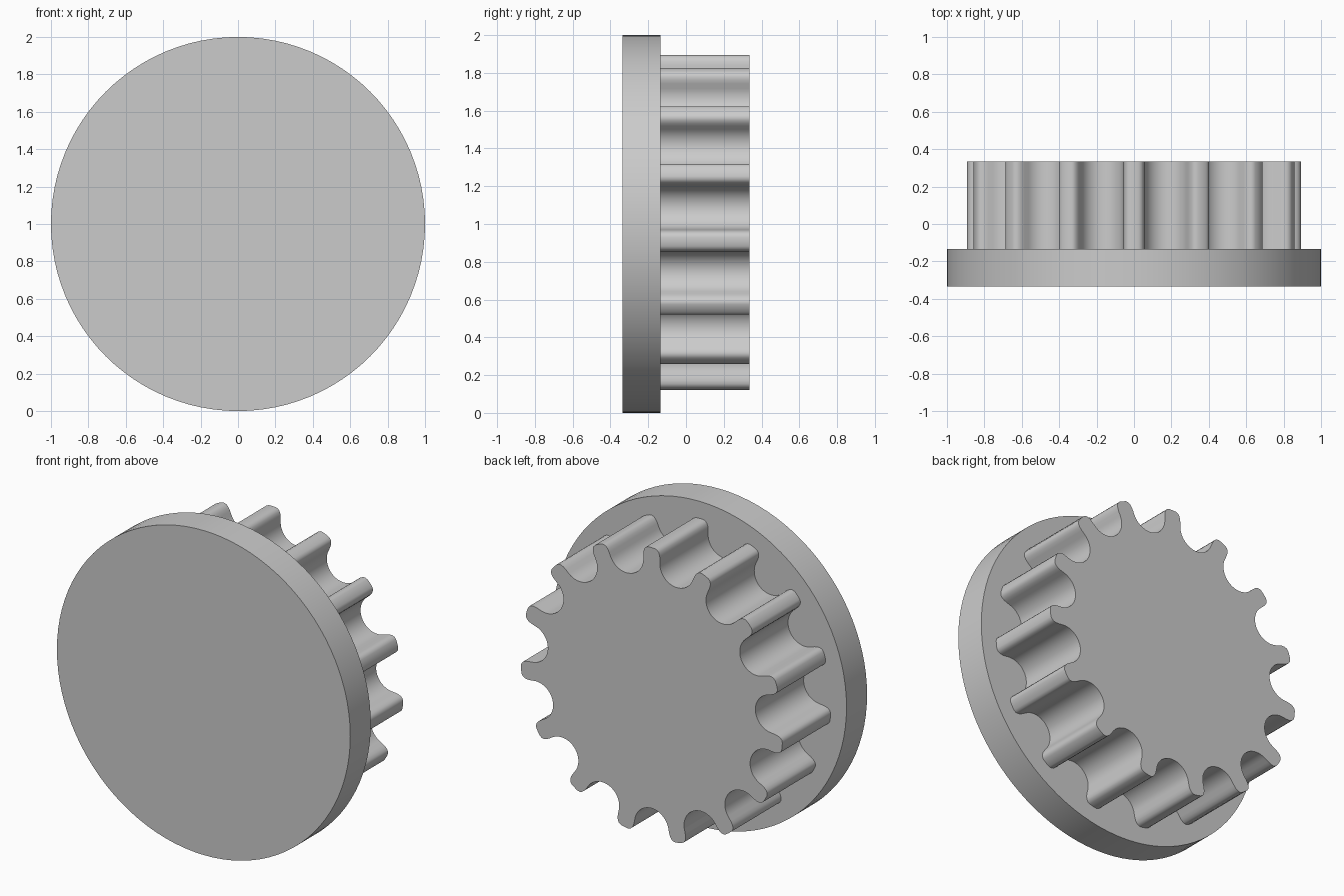
import bpy
import bmesh
from math import sin, cos, pi, radians

cube = bpy.data.objects.get("Cube")
if cube:
    bpy.data.objects.remove(cube, do_unlink=True)

GREY = (0.6, 0.6, 0.6, 1.0)
TEETH = 15
AXIS_HEIGHT = 1.0

grey = bpy.data.materials.new("plain_grey")
grey.use_nodes = True
grey.diffuse_color = GREY
grey.node_tree.nodes["Principled BSDF"].inputs["Base Color"].default_value = GREY


def extrude_profile(name, points, front, back):
    """Extrude an outline of (x, z) points around the axis along y."""
    bm = bmesh.new()
    face = bm.faces.new([bm.verts.new((x, front, z + AXIS_HEIGHT)) for x, z in points])
    result = bmesh.ops.extrude_face_region(bm, geom=[face])
    moved = [v for v in result["geom"] if isinstance(v, bmesh.types.BMVert)]
    bmesh.ops.translate(bm, verts=moved, vec=(0, back - front, 0))
    bmesh.ops.recalc_face_normals(bm, faces=bm.faces[:])
    mesh = bpy.data.meshes.new(name)
    bm.to_mesh(mesh)
    bm.free()
    mesh.materials.append(grey)
    obj = bpy.data.objects.new(name, mesh)
    bpy.context.collection.objects.link(obj)
    bpy.ops.object.select_all(action="DESELECT")
    obj.select_set(True)
    bpy.context.view_layer.objects.active = obj
    bpy.ops.object.shade_smooth_by_angle(angle=radians(40))
    return obj


def turn(point, angle):
    """Turn a (sideways, outward) point clockwise around the axis."""
    x, z = point
    return (x * cos(angle) + z * sin(angle), z * cos(angle) - x * sin(angle))


def circle(radius, count):
    return [turn((0, radius), 2 * pi * i / count) for i in range(count)]


def gear_outline(gap_centre=0.828, gap_radius=0.116, steps=20):
    # Rounded tooth tip, mirrored about the tooth's middle
    half_tip = [(0.024, 0.894), (0.039, 0.888), (0.049, 0.876),
                (0.055, 0.858), (0.0565, 0.838)]
    tip = [(-x, z) for x, z in reversed(half_tip)] + [(0, 0.895)] + half_tip
    # Round hollow, ending where its wall runs parallel to the tooth
    pitch = 2 * pi / TEETH
    sweep = pi / 2 - pitch / 2
    gap = []
    for i in range(steps + 1):
        a = -sweep + 2 * sweep * i / steps
        gap.append((gap_radius * sin(a), gap_centre - gap_radius * cos(a)))
    outline = []
    for i in range(TEETH):
        outline += [turn(p, i * pitch) for p in tip]
        outline += [turn(p, (i + 0.5) * pitch) for p in gap]
    return outline


# Round front plate
extrude_profile("front_plate", circle(1.0, 96), -0.335, -0.135)

# Toothed wheel behind the plate
extrude_profile("toothed_wheel", gear_outline(), -0.135, 0.335)
